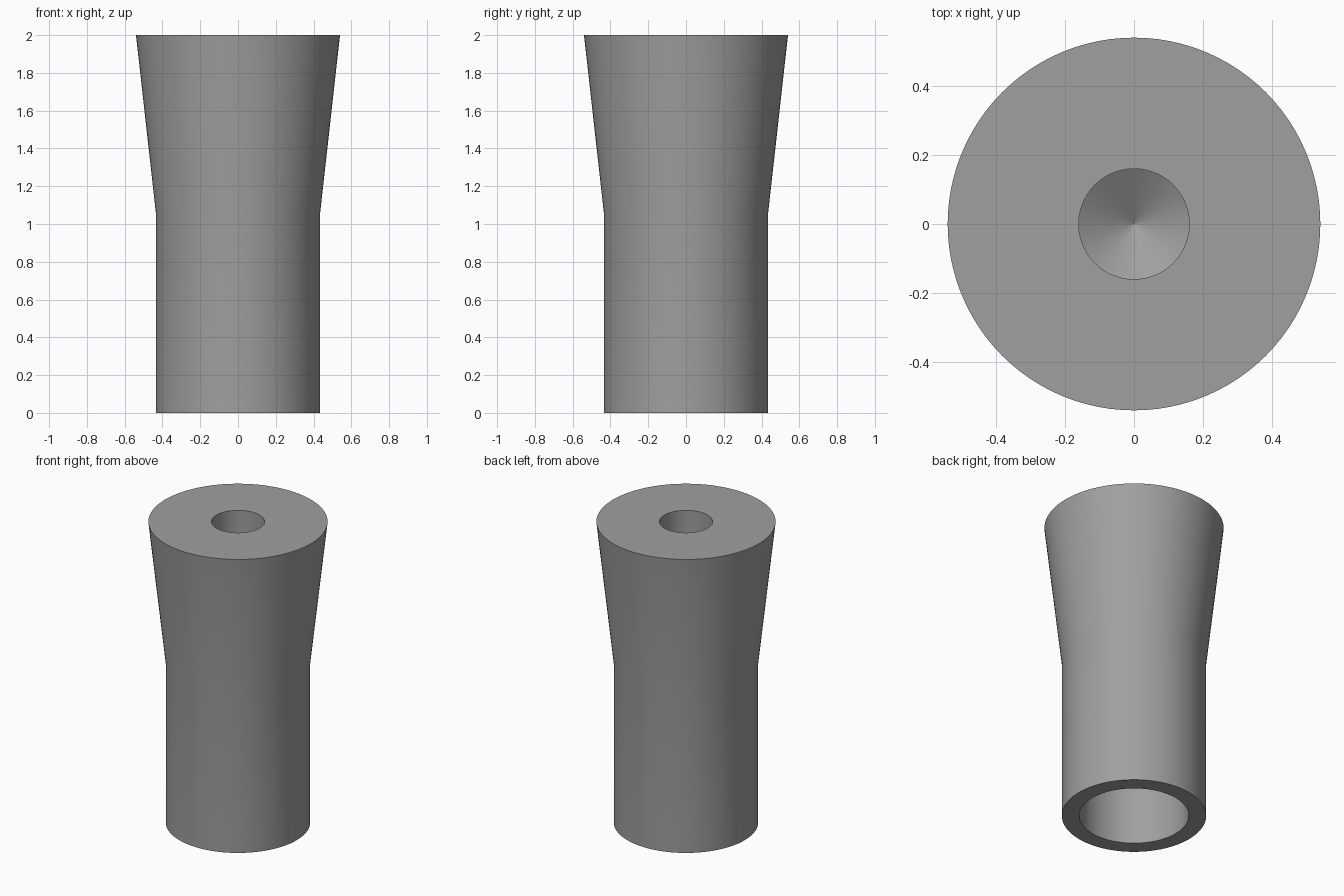
import bpy, bmesh, math

if "Cube" in bpy.data.objects:
    bpy.data.objects.remove(bpy.data.objects["Cube"])

SEGMENTS = 96

# Grey plastic
grey = bpy.data.materials.new("grey")
grey.diffuse_color = (0.35, 0.35, 0.35, 1.0)
grey.use_nodes = True
grey.node_tree.nodes["Principled BSDF"].inputs["Base Color"].default_value = grey.diffuse_color

# Closed section (radius, height): top hole, outer body, bottom bore
profile = [
    (0.0, 1.40), (0.16, 1.50), (0.16, 2.0),      # drilled top hole with conical tip
    (0.54, 2.0), (0.435, 1.06), (0.435, 0.0),    # flared head and straight shank
    (0.33, 0.0), (0.33, 0.95), (0.0, 1.15),      # bottom bore with conical tip
]


def lathe(name, points, material):
    bm = bmesh.new()
    rings = []
    for r, z in points:
        if r == 0:
            rings.append([bm.verts.new((0, 0, z))] * SEGMENTS)
        else:
            rings.append([bm.verts.new((r * math.cos(2 * math.pi * i / SEGMENTS),
                                        r * math.sin(2 * math.pi * i / SEGMENTS), z))
                          for i in range(SEGMENTS)])
    for a, b in zip(rings, rings[1:]):
        for i in range(SEGMENTS):
            j = (i + 1) % SEGMENTS
            corners = [a[i], a[j], b[j], b[i]]
            bm.faces.new(list(dict.fromkeys(corners)))
    bmesh.ops.recalc_face_normals(bm, faces=bm.faces)
    mesh = bpy.data.meshes.new(name)
    bm.to_mesh(mesh)
    bm.free()
    mesh.materials.append(material)
    obj = bpy.data.objects.new(name, mesh)
    bpy.context.collection.objects.link(obj)
    return obj


# Flared sleeve
sleeve = lathe("flared_sleeve", profile, grey)
bpy.context.view_layer.objects.active = sleeve
sleeve.select_set(True)
bpy.ops.object.shade_smooth_by_angle(angle=math.radians(30))

# Conical tips stay flat so their points shade cleanly
for face in sleeve.data.polygons:
    if len(face.vertices) == 3:
        face.use_smooth = False
